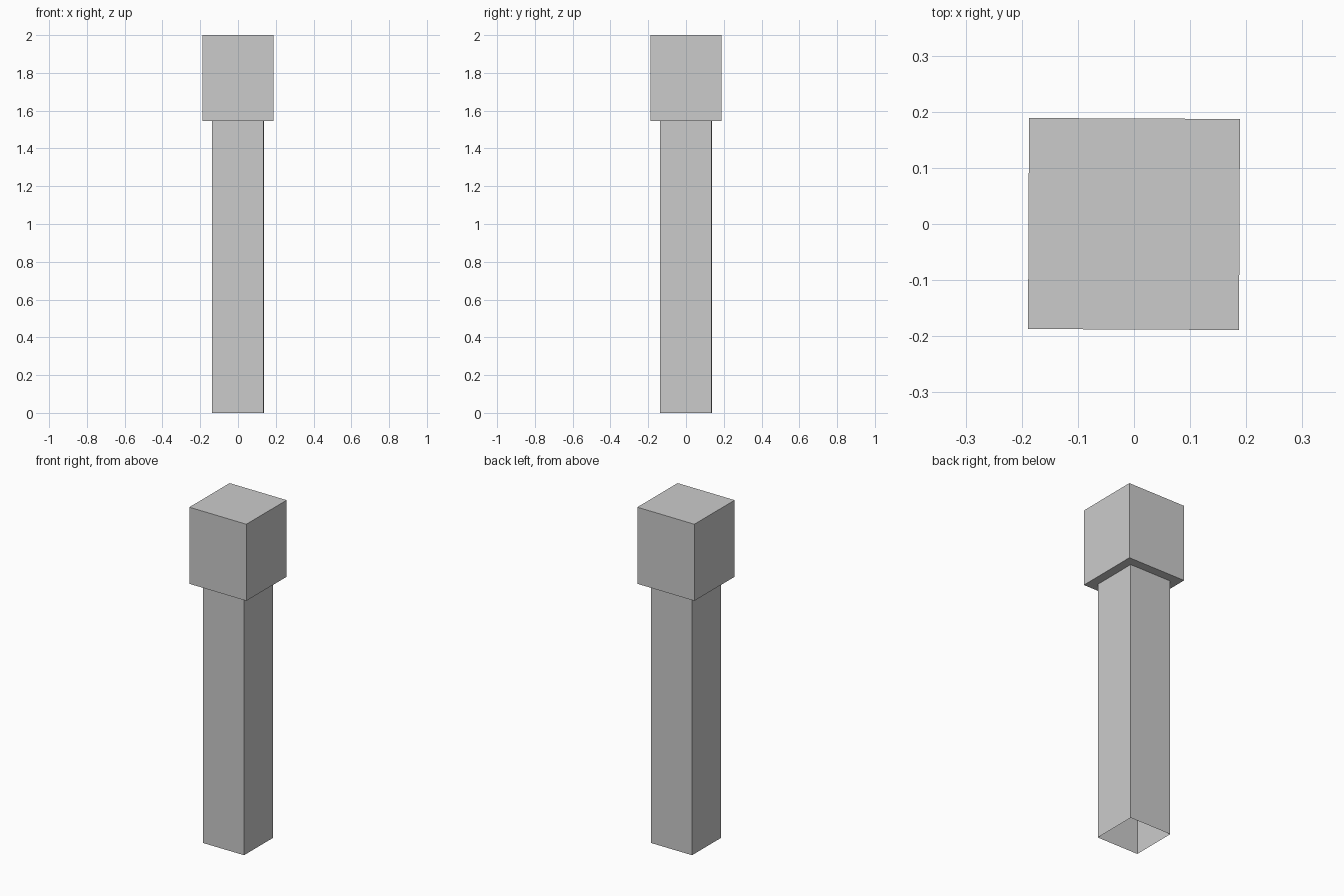
import bpy, bmesh, math

if "Cube" in bpy.data.objects:
    bpy.data.objects.remove(bpy.data.objects["Cube"])

TURN = math.radians(-0.27)  # very slight twist of the whole post


def square_loop(bm, half, z):
    r = half * math.sqrt(2)
    angles = [TURN + math.pi / 4 + i * math.pi / 2 for i in range(4)]
    return [bm.verts.new((r * math.cos(a), r * math.sin(a), z)) for a in angles]


# Square post with open bottom, stepped out to a block-shaped head
profile = [(0.136, 0.0), (0.136, 1.545), (0.188, 1.545), (0.188, 2.0)]
bm = bmesh.new()
loops = [square_loop(bm, half, z) for half, z in profile]
for low, high in zip(loops, loops[1:]):
    for i in range(4):
        j = (i + 1) % 4
        bm.faces.new((low[i], low[j], high[j], high[i]))

# Flat top of the head
bm.faces.new(loops[-1])

mesh = bpy.data.meshes.new("post_with_block_head")
bm.to_mesh(mesh)
bm.free()
bpy.context.collection.objects.link(bpy.data.objects.new("post_with_block_head", mesh))
